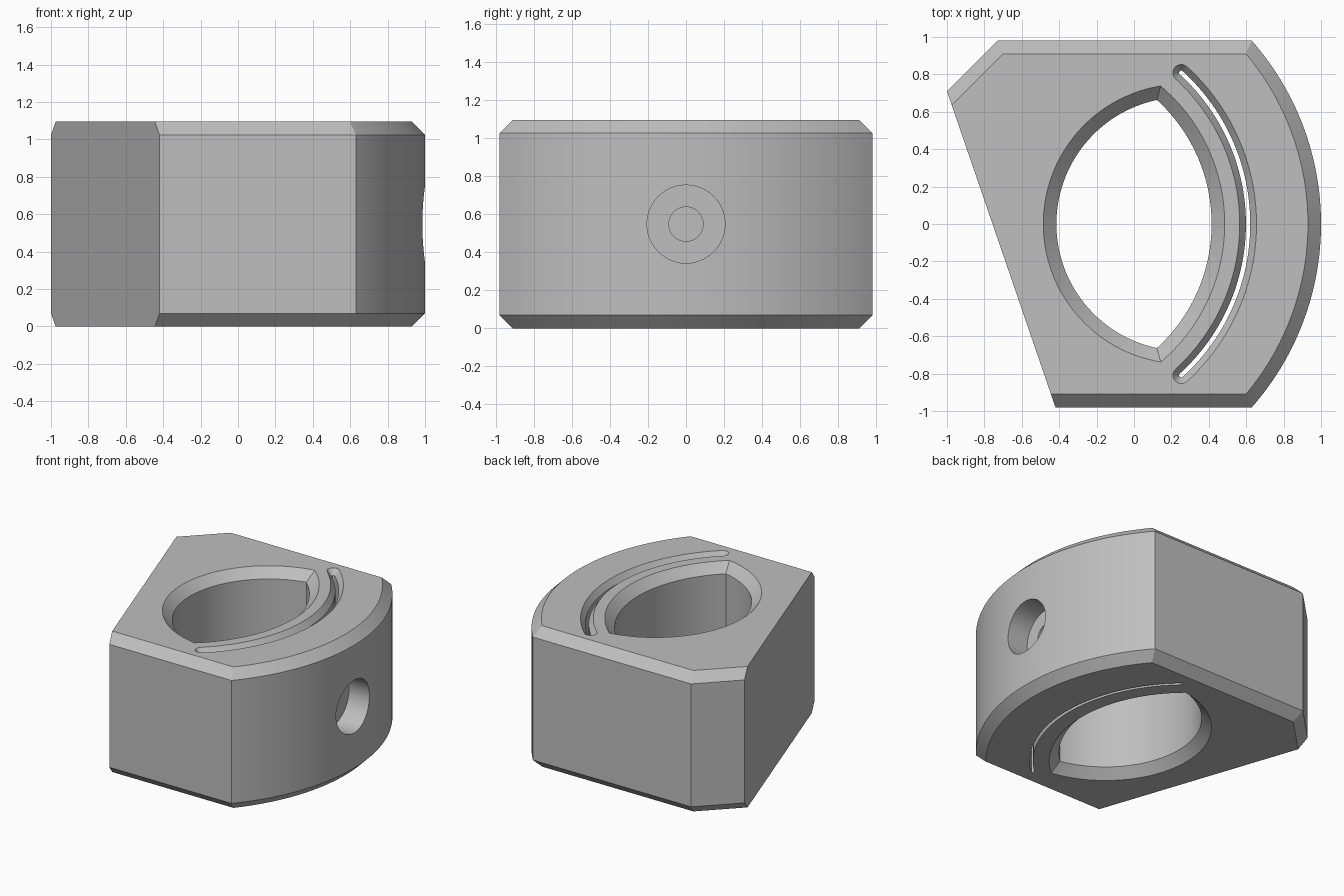
import bpy, bmesh, math

if "Cube" in bpy.data.objects:
    bpy.data.objects.remove(bpy.data.objects["Cube"])

H, C = 1.095, 0.07          # block height, chamfer size
CX = -0.483                 # shared centre of the right-hand arcs

metal = bpy.data.materials.new("grey")
metal.diffuse_color = (0.52, 0.52, 0.52, 1)
metal.use_nodes = True
metal.node_tree.nodes["Principled BSDF"].inputs["Base Color"].default_value = metal.diffuse_color


def arc(cx, r, a0, a1, n):
    return [(cx + r * math.cos(a0 + (a1 - a0) * i / n),
             r * math.sin(a0 + (a1 - a0) * i / n)) for i in range(n + 1)]


def loft(name, layers):
    """Closed solid through matching outlines given as (points, z)."""
    bm = bmesh.new()
    rings = [[bm.verts.new((x, y, z)) for x, y in pts] for pts, z in layers]
    n = len(rings[0])
    for a, b in zip(rings, rings[1:]):
        for i in range(n):
            j = (i + 1) % n
            bm.faces.new((a[i], a[j], b[j], b[i]))
    bm.faces.new(rings[0][::-1])
    bm.faces.new(rings[-1])
    bmesh.ops.recalc_face_normals(bm, faces=bm.faces[:])
    me = bpy.data.meshes.new(name)
    bm.to_mesh(me)
    bm.free()
    me.materials.append(metal)
    ob = bpy.data.objects.new(name, me)
    bpy.context.collection.objects.link(ob)
    return ob


def outline(c):
    """Block outline inset by c everywhere except the slanted left flat."""
    y, r = 0.98 - c, 1.483 - c
    t = math.asin(y / r)
    k = 1.71 - c * math.sqrt(2)                 # corner cut: y - x = k
    s = -0.58 / 1.69                            # slanted flat: x = -0.42 + s(y + 0.98)
    yc = (k - 0.42 + s * 0.98) / (1 - s)
    return ([(-0.42 + s * (0.98 - y), -y)] + arc(CX, r, -t, t, 72)
            + [(y - k, y), (yc - k, yc)])


def bore_outline(c):
    """Pointed opening made of two arcs, widened by c."""
    lx, rl, rr = 0.263, 0.678 + c, 0.898 + c
    d = lx - CX
    px = CX + (rr * rr - rl * rl + d * d) / (2 * d)
    py = math.sqrt(rr * rr - (px - CX) ** 2)
    a, b = math.atan2(py, px - CX), math.atan2(py, px - lx)
    return (arc(CX, rr, -a, a, 48)[:-1]
            + arc(lx, rl, b, 2 * math.pi - b, 64)[:-1])


def slot_outline(w):
    """Curved slot of half-width w with round ends."""
    r, t, n = 1.093, math.radians(47.7), 8
    pts = arc(CX, r + w, -t, t, 64)
    ex, ey = CX + r * math.cos(t), r * math.sin(t)
    cap = [(ex + w * math.cos(t + math.pi * i / n),
            ey + w * math.sin(t + math.pi * i / n)) for i in range(1, n)]
    return pts + cap + arc(CX, r - w, t, -t, 64) + [(x, -y) for x, y in cap[::-1]]


def cylinder_x(name, r, x0, x1):
    ring = arc(0, r, 0, 2 * math.pi, 48)[:-1]
    ob = loft(name, [(ring, x0), (ring, x1)])
    for v in ob.data.vertices:                  # turn the axis from z to x
        a, b, z = v.co
        v.co = (z, a, b + H / 2)
    return ob


# chamfered block
block = loft("clamp_block", [(outline(C), 0), (outline(0), C),
                             (outline(0), H - C), (outline(C), H)])

E = 0.05
cutters = [
    # main opening, chamfered at both ends
    loft("bore_cutter", [(bore_outline(C + E), -E), (bore_outline(0), C),
                         (bore_outline(0), H - C), (bore_outline(C + E), H + E)]),
    # thin through slit with a flared top
    loft("slot_cutter", [(slot_outline(0.0115), -E), (slot_outline(0.0115), H - 0.045),
                         (slot_outline(0.045), H), (slot_outline(0.045), H + E)]),
    # screw head recess and screw hole reaching the slit
    cylinder_x("recess_cutter", 0.205, 0.81, 1.2),
    cylinder_x("screw_hole_cutter", 0.09, 0.606, 0.9),
]
for cutter in cutters:
    cutter.hide_render = True
    cutter.hide_set(True)
    mod = block.modifiers.new(cutter.name, 'BOOLEAN')
    mod.operation = 'DIFFERENCE'
    mod.solver = 'EXACT'
    mod.object = cutter

# apply the cuts, remove the helpers, shade
bpy.context.view_layer.update()
dg = bpy.context.evaluated_depsgraph_get()
result = bpy.data.meshes.new_from_object(block.evaluated_get(dg))
block.modifiers.clear()
block.data = result
for cutter in cutters:
    bpy.data.objects.remove(cutter)
bpy.context.view_layer.objects.active = block
block.select_set(True)
bpy.ops.object.shade_smooth_by_angle(angle=math.radians(20))
